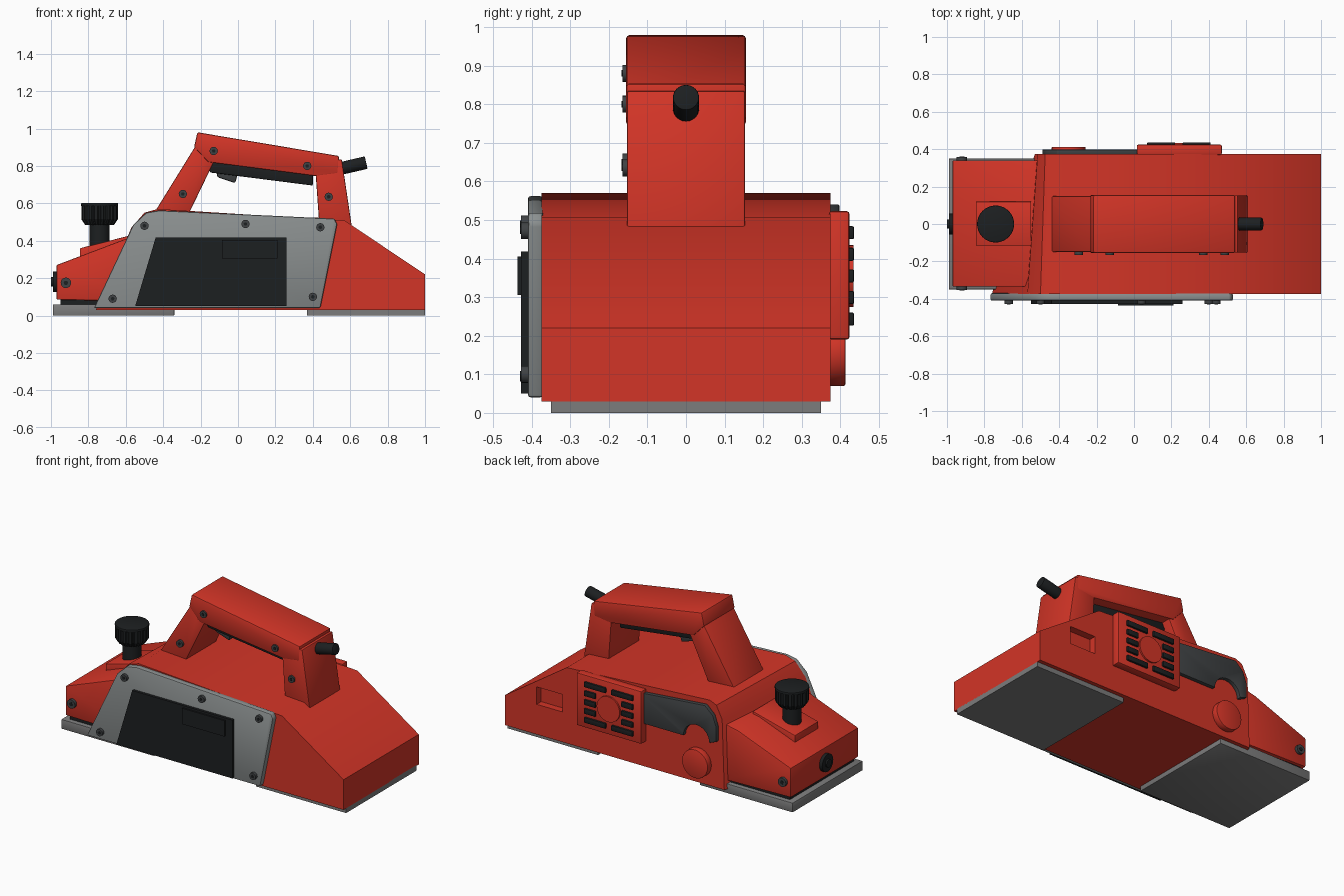
import bpy, bmesh
from math import sin, cos, pi, radians
from mathutils import Vector

if "Cube" in bpy.data.objects:
    bpy.data.objects.remove(bpy.data.objects["Cube"])


def paint(name, rgb):
    m = bpy.data.materials.new(name)
    m.diffuse_color = (*rgb, 1)
    m.use_nodes = True
    m.node_tree.nodes["Principled BSDF"].inputs["Base Color"].default_value = m.diffuse_color
    return m


RED = paint("red_plastic", (0.65, 0.035, 0.02))
BLACK = paint("black_rubber", (0.012, 0.014, 0.015))
GREY = paint("cast_metal", (0.26, 0.28, 0.28))
DARK = paint("dark_metal", (0.05, 0.055, 0.058))
STEEL = paint("sole_steel", (0.2, 0.2, 0.2))


def prism(name, pts, lo, hi, mat, bevel=0.0, axis="y", pts2=None):
    """Loft a closed profile along an axis; pts2 is the profile at the far end."""
    place = {"x": lambda a, b, h: (h, a, b),
             "y": lambda a, b, h: (a, h, b),
             "z": lambda a, b, h: (a, b, h)}[axis]
    bm = bmesh.new()
    near = [bm.verts.new(place(a, b, lo)) for a, b in pts]
    far = [bm.verts.new(place(a, b, hi)) for a, b in (pts2 or pts)]
    n = len(near)
    bm.faces.new(near)
    bm.faces.new(far)
    for i in range(n):
        j = (i + 1) % n
        bm.faces.new((near[i], near[j], far[j], far[i]))
    bmesh.ops.recalc_face_normals(bm, faces=bm.faces)
    if bevel:
        edges = [e for e in bm.edges if e.calc_face_angle(0) > 0.6]
        bmesh.ops.bevel(bm, geom=edges, offset=bevel, segments=2, profile=0.5,
                        affect="EDGES", clamp_overlap=True)
    me = bpy.data.meshes.new(name)
    bm.to_mesh(me)
    bm.free()
    me.materials.append(mat)
    ob = bpy.data.objects.new(name, me)
    bpy.context.collection.objects.link(ob)
    return ob


def rect(a0, a1, b0, b1):
    return [(a0, b0), (a1, b0), (a1, b1), (a0, b1)]


def circle(a, b, r, n=32):
    return [(a + r * cos(2 * pi * i / n), b + r * sin(2 * pi * i / n)) for i in range(n)]


def screw(name, x, z, y, side, r=0.022):
    """Round screw head with a recessed-looking hexagon in the middle."""
    prism(name, circle(x, z, r, 20), y, y + side * 0.018, DARK)
    prism(name + "_socket", circle(x, z, r * 0.45, 6), y, y + side * 0.02, BLACK)


# main body: raked front edge on the -y side, upright on the +y side
tail = [(1.0, 0.03), (1.0, 0.22), (0.57, 0.508), (-0.43, 0.57)]
body = prism("main_body",
             tail + [(-0.50, 0.55), (-0.57, 0.47), (-0.76, 0.03)], -0.375, 0.375, RED,
             pts2=tail + [(-0.475, 0.55), (-0.515, 0.47), (-0.53, 0.03)])

# chip exhaust pocket cut in the back side
cutter = prism("pocket_cutter", rect(0.60, 0.78, 0.22, 0.33), 0.33, 0.5, RED)
cutter.hide_render = True
cut = body.modifiers.new("pocket", "BOOLEAN")
cut.object = cutter
cut.operation = "DIFFERENCE"
bpy.context.view_layer.objects.active = body
bpy.ops.object.modifier_apply(modifier="pocket")
bpy.data.objects.remove(cutter)

# soles
prism("front_sole", rect(-0.99, -0.34, 0, 0.06), -0.35, 0.35, STEEL, 0.004)
prism("rear_sole", rect(0.37, 1.0, 0, 0.035), -0.35, 0.35, STEEL)

# nose block with knob pad, end cap and side screws
prism("nose_gap", rect(-0.95, -0.5, 0.05, 0.09), -0.32, 0.32, BLACK)
prism("nose_block", [(-0.97, 0.085), (-0.5, 0.075), (-0.5, 0.43), (-0.6, 0.41), (-0.97, 0.27)],
      -0.335, 0.34, RED, 0.006)
prism("knob_pad", [(-0.845, 0.28), (-0.55, 0.3), (-0.55, 0.435), (-0.845, 0.36)],
      -0.115, 0.12, RED, 0.004)
prism("nose_cap", circle(0, 0.18, 0.055), -0.99, -0.96, BLACK, axis="x")
prism("nose_cap_hub", circle(0, 0.18, 0.025), -1.0, -0.98, BLACK, axis="x")
screw("nose_screw_front", -0.92, 0.175, -0.335, -1, 0.028)
screw("nose_screw_back", -0.92, 0.175, 0.34, 1, 0.028)

# depth knob with ribbed rim
def ribs(r, n=18):
    out = []
    for i in range(n):
        for off, k in ((-0.3, 1), (0.15, 1), (0.3, 0.91), (0.55, 0.91)):
            t = 2 * pi * (i + off) / n
            out.append((-0.74 + r * k * cos(t), r * k * sin(t)))
    return out


prism("knob_stem", circle(-0.74, 0, 0.054), 0.34, 0.50, BLACK, axis="z")
prism("knob_taper", ribs(0.078), 0.485, 0.515, BLACK, axis="z", pts2=ribs(0.098))
prism("knob_rim", ribs(0.098), 0.515, 0.59, BLACK, axis="z")
prism("knob_top", circle(-0.74, 0, 0.099), 0.585, 0.602, BLACK, 0.004, axis="z")

# handle
prism("front_post", [(-0.46, 0.53), (-0.27, 0.53), (-0.12, 0.84), (-0.15, 0.93), (-0.225, 0.91)],
      -0.15, 0.15, RED, 0.006)
prism("rear_post", [(0.435, 0.48), (0.61, 0.465), (0.555, 0.835), (0.41, 0.83)],
      -0.153, 0.153, RED, 0.006)
prism("grip", [(-0.235, 0.90), (-0.16, 0.82), (0.42, 0.745), (0.535, 0.76),
               (0.54, 0.853), (-0.217, 0.98)], -0.155, 0.155, RED, 0.008)
prism("switch_strip", [(-0.16, 0.84), (-0.15, 0.765), (0.40, 0.695), (0.40, 0.78)],
      -0.09, 0.09, BLACK, 0.006)
prism("trigger", [(-0.12, 0.80), (-0.11, 0.74), (-0.015, 0.708), (0.005, 0.78)],
      -0.07, 0.07, DARK, 0.008)
for i, (x, z) in enumerate([(-0.13, 0.88), (0.37, 0.80), (0.485, 0.635), (-0.295, 0.65)]):
    screw(f"handle_screw_{i}", x, z, -0.147, -1)

# cable sleeve pointing up and back
sleeve = prism("cable_sleeve", circle(0, 0, 0.034, 24), 0, 0.19, BLACK, 0.004, axis="z")
sleeve.location = (0.5, 0, 0.775)
sleeve.rotation_euler = (0, radians(77), 0)

# belt cover on the front side
prism("belt_cover", [(-0.77, 0.04), (0.44, 0.04), (0.53, 0.49), (0.515, 0.518), (-0.42, 0.562),
                     (-0.49, 0.55), (-0.56, 0.485)], -0.41, -0.37, GREY, 0.008)
prism("cover_panel", [(-0.55, 0.05), (0.26, 0.05), (0.26, 0.418), (-0.44, 0.418)],
      -0.427, -0.40, BLACK)
prism("cover_badge", rect(-0.085, 0.21, 0.305, 0.405), -0.437, -0.42, BLACK)
for i, (x, z) in enumerate([(-0.5, 0.48), (0.04, 0.49), (0.44, 0.472), (0.4, 0.1), (-0.67, 0.09)]):
    screw(f"cover_screw_{i}", x, z, -0.41, -1)

# back side: dark guard strip with a round bite, and a round red boss below it
bite = [(-0.35 + 0.09 * cos(t), 0.31 + 0.09 * sin(t)) for t in (pi * i / 14 for i in range(15))]
prism("guard_strip", [(0.05, 0.31)] + bite + [(-0.49, 0.33), (-0.49, 0.42), (-0.465, 0.49),
                                              (-0.41, 0.54), (0.05, 0.50)], 0.37, 0.398, DARK, 0.004)
prism("round_boss", circle(-0.35, 0.16, 0.09), 0.37, 0.413, RED, 0.004)

# motor vent: raised pad, hub and two columns of slots
prism("vent_pad", rect(0.015, 0.47, 0.19, 0.523), 0.37, 0.424, RED, 0.008)
prism("vent_hub", circle(0.24, 0.355, 0.08), 0.42, 0.434, RED)
for row in range(5):
    z = 0.355 + (row - 2) * 0.056
    inner = 0.02 if abs(row - 2) == 2 else 0.09
    for side in (-1, 1):
        a, b = sorted((0.24 + side * inner, 0.24 + side * 0.17))
        prism(f"vent_slot_{row}_{'left' if side < 0 else 'right'}",
              rect(a, b, z - 0.017, z + 0.017), 0.41, 0.436, BLACK, 0.005)

# smooth round parts, keep hard edges
bpy.ops.object.select_all(action="SELECT")
bpy.ops.object.shade_smooth_by_angle(angle=radians(32))
